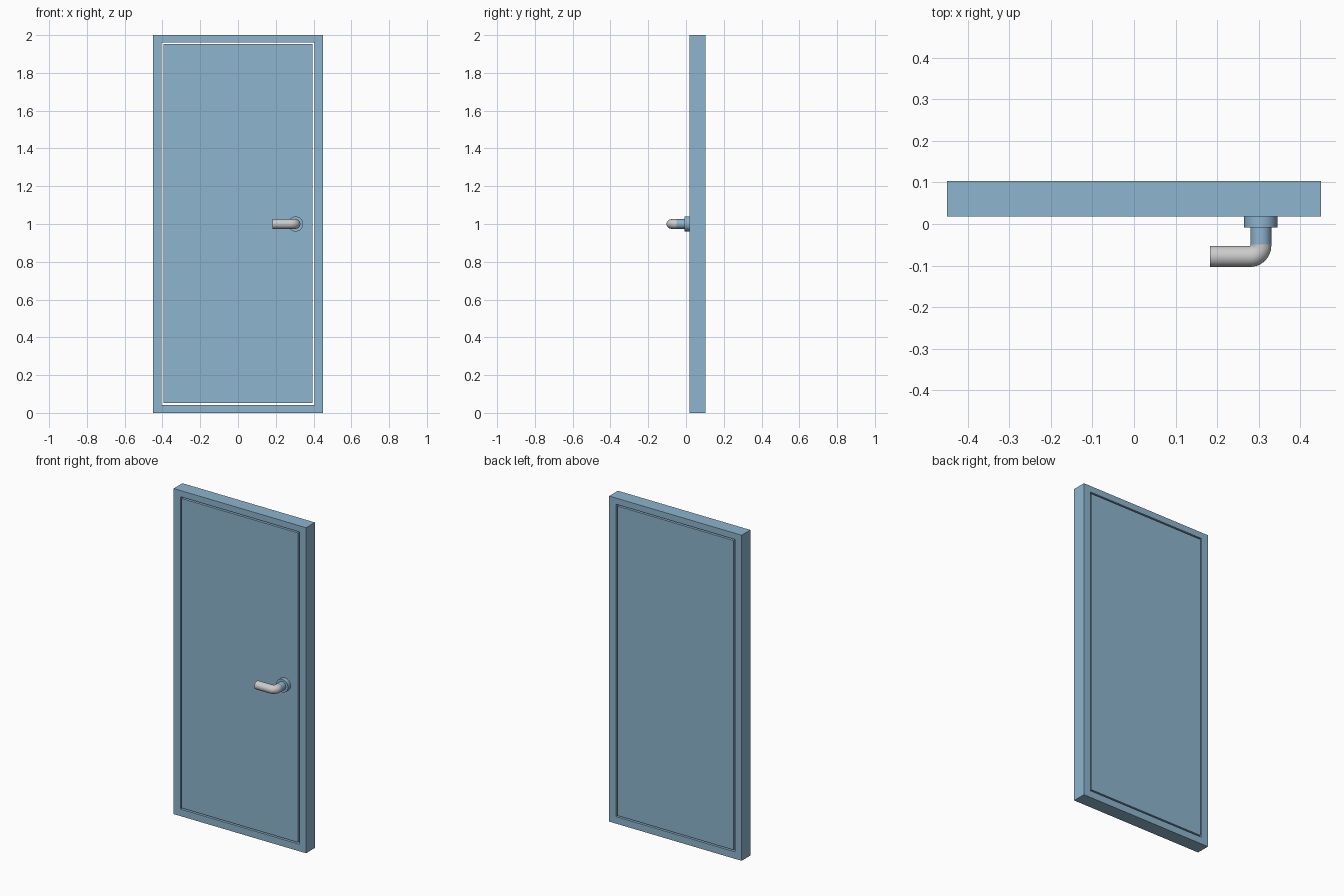
import bpy, bmesh, math
from mathutils import Vector

if "Cube" in bpy.data.objects:
    bpy.data.objects.remove(bpy.data.objects["Cube"])

Y_FRONT, Y_BACK = 0.018, 0.103
HX, HZ = 0.305, 1.0            # handle axis
TUBE_R, BEND_R = 0.0253, 0.026
BEND_Y = -0.052                # where the lever starts to turn

blue = bpy.data.materials.new("door_blue")
blue.diffuse_color = (0.27, 0.46, 0.62, 1)
blue.use_nodes = True
blue.node_tree.nodes["Principled BSDF"].inputs["Base Color"].default_value = blue.diffuse_color


def finish(name, bm, mat=None, smooth=False):
    bmesh.ops.recalc_face_normals(bm, faces=bm.faces)
    me = bpy.data.meshes.new(name)
    bm.to_mesh(me)
    bm.free()
    ob = bpy.data.objects.new(name, me)
    bpy.context.collection.objects.link(ob)
    if mat:
        me.materials.append(mat)
    if smooth:
        bpy.ops.object.select_all(action='DESELECT')
        ob.select_set(True)
        bpy.context.view_layer.objects.active = ob
        bpy.ops.object.shade_smooth_by_angle(angle=math.radians(35))
    return ob


def skin(bm, loops, closed=False, caps=False):
    """Join successive vertex loops with quads."""
    n = len(loops[0])
    pairs = list(zip(loops, loops[1:])) + ([(loops[-1], loops[0])] if closed else [])
    for a, b in pairs:
        for i in range(n):
            j = (i + 1) % n
            bm.faces.new((a[i], a[j], b[j], b[i]))
    if caps:
        bm.faces.new(loops[0])
        bm.faces.new(loops[-1])


def rect(bm, hx, z0, z1, y):
    return [bm.verts.new((x, y, z)) for x, z in
            ((-hx, z0), (hx, z0), (hx, z1), (-hx, z1))]


def ring(bm, centre, side, r, n):
    up = Vector((0, 0, 1))
    return [bm.verts.new(centre + r * (math.cos(t) * side + math.sin(t) * up))
            for t in (2 * math.pi * i / n for i in range(n))]


# door frame: rectangular surround with an open middle
outer, inner = (0.45, 0.0, 2.0), (0.404, 0.043, 1.962)
bm = bmesh.new()
skin(bm, [rect(bm, *outer, Y_FRONT), rect(bm, *inner, Y_FRONT),
          rect(bm, *inner, Y_BACK), rect(bm, *outer, Y_BACK)], closed=True)
finish("door_frame", bm, blue)

# door panel, set in the frame with a thin gap all round
bm = bmesh.new()
skin(bm, [rect(bm, 0.395, 0.052, 1.953, y) for y in (Y_FRONT, Y_BACK)], caps=True)
finish("door_panel", bm, blue)


# round plate and neck behind the lever
def disc(name, r, y0, y1):
    bm = bmesh.new()
    skin(bm, [ring(bm, Vector((HX, y, HZ)), Vector((1, 0, 0)), r, 48)
              for y in (y0, y1)], caps=True)
    finish(name, bm, blue, True)


disc("handle_plate", 0.04, -0.008, Y_FRONT)
disc("handle_neck", TUBE_R, BEND_Y + 0.003, -0.008)

# lever: quarter bend followed by a straight grip
bm = bmesh.new()
pivot = Vector((HX - BEND_R, BEND_Y, HZ))
sides = [Vector((math.cos(a), -math.sin(a), 0))
         for a in (math.pi / 2 * i / 16 for i in range(17))]
loops = [ring(bm, Vector((HX, BEND_Y + 0.003, HZ)), sides[0], TUBE_R, 48)]
loops += [ring(bm, pivot + s * BEND_R, s, TUBE_R, 48) for s in sides]
loops.append(ring(bm, Vector((0.183, BEND_Y - BEND_R, HZ)), sides[-1], TUBE_R, 48))
skin(bm, loops, caps=True)
finish("handle_lever", bm, None, True)
